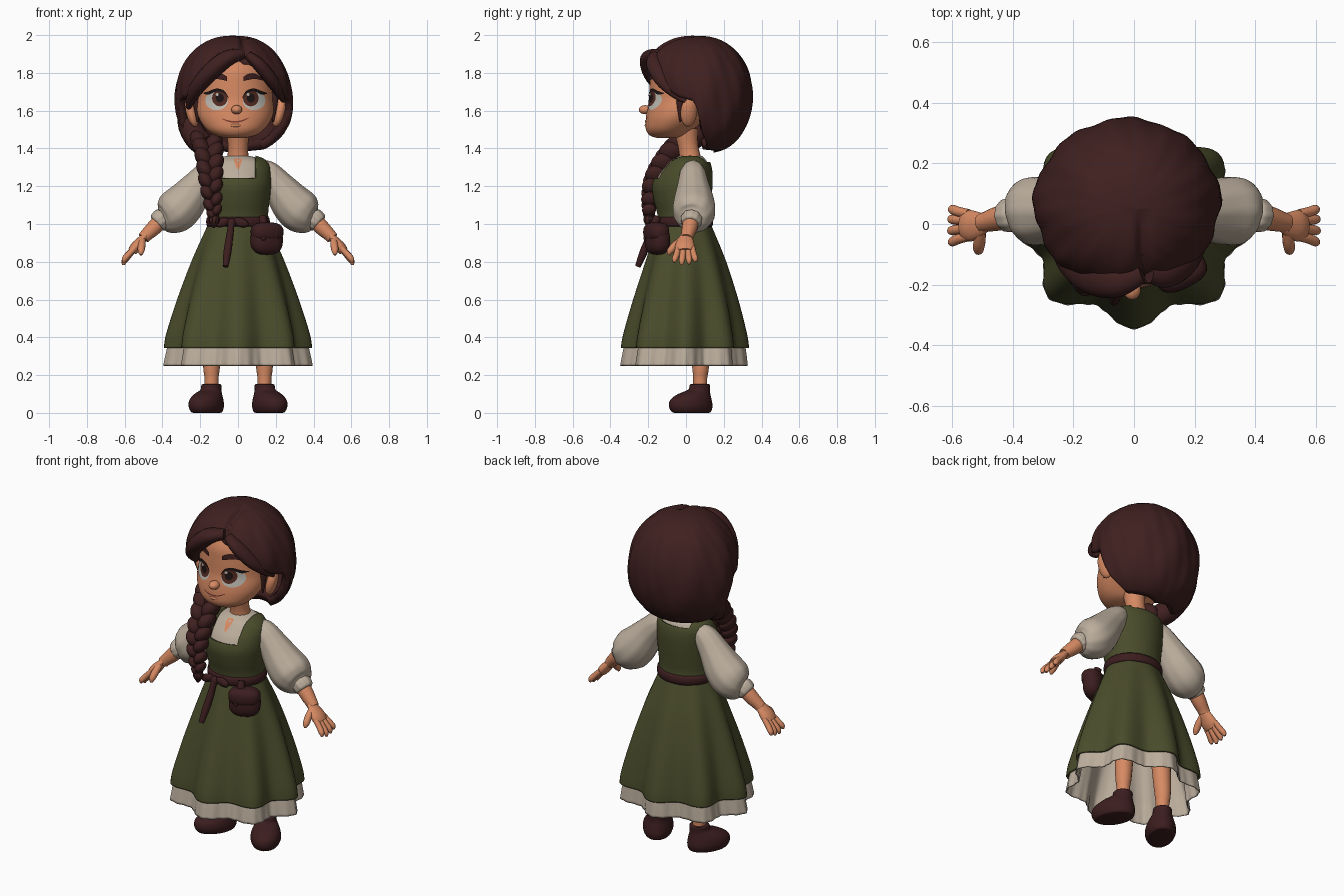
import bpy, bmesh, math
from math import sin, cos, pi, radians, exp
from mathutils import Vector, Euler
from mathutils.bvhtree import BVHTree

if "Cube" in bpy.data.objects:
    bpy.data.objects.remove(bpy.data.objects["Cube"])


def material(name, r, g, b):
    m = bpy.data.materials.new(name)
    m.use_nodes = True
    m.diffuse_color = (r, g, b, 1)
    shader = next(n for n in m.node_tree.nodes if n.type == 'BSDF_PRINCIPLED')
    shader.inputs["Base Color"].default_value = (r, g, b, 1)
    shader.inputs["Roughness"].default_value = 0.8
    return m


SKIN = material("skin", .68, .255, .125)
HAIR = material("dark_brown_hair", .05, .0145, .014)
LEATHER = material("brown_leather", .045, .0125, .0135)
GREEN = material("olive_cloth", .068, .072, .024)
CREAM = material("cream_linen", .50, .42, .335)
WHITE = material("eye_white", .52, .50, .45)
IRIS = material("brown_iris", .085, .024, .015)
BLACK = material("near_black", .012, .007, .007)
LIPS = material("lip_line", .2, .045, .03)


def finish(name, bm, mat, thick=0, offset=-1):
    mesh = bpy.data.meshes.new(name)
    bm.to_mesh(mesh)
    bm.free()
    mesh.materials.append(mat)
    mesh.shade_smooth()
    mesh.set_sharp_from_angle(angle=radians(50))
    ob = bpy.data.objects.new(name, mesh)
    bpy.context.collection.objects.link(ob)
    if thick:
        mod = ob.modifiers.new("thickness", 'SOLIDIFY')
        mod.thickness, mod.offset = thick, offset
    return ob


def skin_rows(rows, wrap=True, caps=(True, True)):
    """Join rows of points into a surface."""
    bm = bmesh.new()
    grid = [[bm.verts.new(p) for p in row] for row in rows]
    for a, b in zip(grid, grid[1:]):
        n = len(a)
        for i in range(n if wrap else n - 1):
            j = (i + 1) % n
            bm.faces.new((a[i], a[j], b[j], b[i]))
    for row, cap in zip((grid[0], grid[-1]), caps):
        if cap:
            bm.faces.new(row)
    bmesh.ops.recalc_face_normals(bm, faces=bm.faces)
    return bm


def smooth_path(keys, steps=5):
    """Catmull-Rom interpolation of tuples."""
    out = []
    for i in range(len(keys) - 1):
        p0, p1, p2, p3 = (keys[max(0, min(len(keys) - 1, i + d))] for d in (-1, 0, 1, 2))
        for s in range(steps):
            t = s / steps
            out.append(tuple(b + .5 * t * (c - a + t * (2*a - 5*b + 4*c - d + t * (3*b - 3*c + d - a)))
                             for a, b, c, d in zip(p0, p1, p2, p3)))
    return out + [keys[-1]]


def ring(z, rx, front, back, wave=0, cx=0, n=64, pleat=0):
    cy, ry = (front + back) / 2, (back - front) / 2
    pts = []
    for i in range(n):
        a = 2 * pi * i / n
        s = 1 + wave * cos(8 * a) + pleat * cos(40 * a)
        pts.append(Vector((cx + rx * s * sin(a), cy - ry * s * cos(a), z)))
    return pts


def tube(name, keys, mat, flat=1, ripple=0, n=20):
    """Rounded tube through (x, y, z, radius) keys."""
    path = smooth_path(keys)
    rows = []
    for i, p in enumerate(path):
        t = (Vector(path[min(i + 1, len(path) - 1)][:3]) - Vector(path[max(i - 1, 0)][:3])).normalized()
        u = t.cross(Vector((0, 1, 0))).normalized()
        v = t.cross(u)
        rows.append([Vector(p[:3]) + p[3] * (1 + ripple * cos(10 * a)) * (u * flat * cos(a) + v * sin(a))
                     for a in (2 * pi * k / n for k in range(n))])
    return finish(name, skin_rows(rows), mat)


def ball(name, loc, size, mat, rot=(0, 0, 0), power=1):
    bm = bmesh.new()
    bmesh.ops.create_uvsphere(bm, u_segments=24, v_segments=16, radius=1)
    turn = Euler(rot).to_matrix()
    for v in bm.verts:
        q = Vector([math.copysign(abs(c) ** power, c) * s for c, s in zip(v.co, size)])
        v.co = turn @ q + Vector(loc)
    return finish(name, bm, mat)


# Head
CX = -.014
head_keys = [(1.455, .05, -.15, -.04), (1.468, .105, -.19, 0), (1.5, .152, -.212, .04),
             (1.55, .188, -.213, .1), (1.6, .203, -.207, .15), (1.66, .203, -.195, .19),
             (1.74, .2, -.192, .2), (1.82, .185, -.185, .2), (1.9, .14, -.14, .16), (1.95, .06, -.06, .08)]
head_bm = skin_rows([ring(*k, cx=CX) for k in smooth_path(head_keys)])
head_tree = BVHTree.FromBMesh(head_bm)
finish("head", head_bm, SKIN)
ball("nose", (CX + .007, -.216, 1.605), (.029, .034, .024), SKIN)
tube("neck", [(0, .03, 1.29, .07), (0, .02, 1.36, .056), (0, .01, 1.42, .054), (0, 0, 1.5, .065)], SKIN)


def patch(name, rows, mat, off, tree=head_tree, wrap=False):
    """Thin painted detail laid on the front of a surface."""
    pts = []
    for row in rows:
        hits = [tree.ray_cast(Vector((x, -1, z)), Vector((0, 1, 0)))[0] for x, z in row]
        pts.append([h - Vector((0, off, 0)) for h in hits])
    bm = skin_rows(pts, wrap, (wrap, False))
    if sum(f.normal.y * f.calc_area() for f in bm.faces) > 0:
        bmesh.ops.reverse_faces(bm, faces=bm.faces)
    return finish(name, bm, mat)


def oval(name, x, z, rx, rz, mat, off):
    patch(name, [[(x + f * rx * cos(a), z + f * rz * sin(a)) for a in (2 * pi * k / 28 for k in range(28))]
                 for f in (.1, .4, .7, 1)], mat, off, wrap=True)


def stroke(name, keys, mat, off, tree=head_tree):
    """Painted stroke through (x, z, half width) keys."""
    path = smooth_path(keys)
    patch(name, [[(x, z + w * s) for x, z, w in path] for s in (-1, 0, 1)], mat, off, tree)


# Face details and ears
for s, side in ((1, "left"), (-1, "right")):
    def fx(d):
        return CX + s * d
    oval(side + "_eye_white", fx(.099), 1.653, .06, .05, WHITE, .004)
    oval(side + "_iris", fx(.082), 1.666, .041, .043, IRIS, .006)
    oval(side + "_pupil", fx(.082), 1.667, .021, .024, BLACK, .0075)
    oval(side + "_eye_glint", fx(.082) - .014, 1.686, .008, .008, WHITE, .009)
    stroke(side + "_upper_lash", [(fx(.036), 1.668, .002), (fx(.06), 1.699, .007), (fx(.1), 1.709, .008),
                                  (fx(.14), 1.694, .009), (fx(.168), 1.692, .002)], BLACK, .0085)
    stroke(side + "_eyebrow", [(fx(.043), 1.768, .011), (fx(.07), 1.779, .016), (fx(.105), 1.782, .014),
                               (fx(.145), 1.764, .005)], HAIR, .009)
    ball(side + "_ear", (fx(.23), .015, 1.593), (.03, .045, .08), SKIN, (0, s * .25, s * .3))
    ball(side + "_ear_bowl", (fx(.247), .005, 1.6), (.012, .026, .048), SKIN, (0, s * .25, s * .3))
    tube(side + "_sideburn", [(fx(.2), -.02, 1.72, .03), (fx(.204), -.03, 1.64, .02),
                              (fx(.2), -.03, 1.54, .004)], HAIR)
stroke("mouth", [(CX - .07, 1.557, .002), (CX - .035, 1.544, .004), (CX, 1.541, .004),
                 (CX + .035, 1.546, .004), (CX + .07, 1.562, .002)], LIPS, .004)
ball("lower_lip", (CX, -.207, 1.522), (.03, .012, .01), SKIN)

# Hair cap with a centre parting, open at the face
hairline = [(0, 1.87), (27, 1.815), (42, 1.745), (65, 1.675), (84, 1.65), (95, 1.47), (108, 1.395), (181, 1.378)]


def hair_edge(deg):
    for (a, za), (b, zb) in zip(hairline, hairline[1:]):
        if a <= deg <= b:
            t = (deg - a) / (b - a)
            return za + (zb - za) * t


def hair_point(i, n, t):
    phi = 2 * pi * i / n - pi
    z_end = hair_edge(abs(math.degrees(phi - .12 * cos(phi / 2))))
    theta = (.03 + .97 * t) * math.acos((z_end - 1.685) / .312)
    r = sin(theta) ** (.82 if theta < pi / 2 else .66)
    front = max(0, cos(phi * .95)) ** .4
    r *= 1 - .09 * front * t ** 6
    strands = (.004 * sin(9 * phi + 3 * theta) + .002 * sin(21 * phi - 4 * theta)) * sin(theta)
    x = (.311 * (1 - .07 * cos(theta)) * r + strands) * sin(phi)
    y = (.3 * r + strands) * cos(phi)
    z = 1.685 + .312 * cos(theta)
    groove = exp(-((x - .05) / .018) ** 2) * max(0, cos(phi)) * max(0, cos(theta))
    return Vector((x - .022, .05 - y * (1 - .06 * groove), z - .025 * groove))


finish("hair", skin_rows([[hair_point(i, 120, t / 28) for i in range(120)] for t in range(29)],
                         caps=(True, False)), HAIR, .05)
tube("fringe_sweep", [(.025, -.16, 1.9, .035), (-.06, -.185, 1.875, .058), (-.15, -.165, 1.8, .062),
                      (-.225, -.1, 1.71, .05), (-.262, -.02, 1.62, .02)], HAIR, .75)
tube("side_sweep", [(.05, -.165, 1.895, .03), (.11, -.165, 1.845, .045), (.175, -.12, 1.765, .046),
                    (.22, -.05, 1.69, .03), (.24, 0, 1.65, .012)], HAIR, .75)
tube("nape_lock", [(-.27, .12, 1.6, .05), (-.255, .09, 1.52, .06), (-.215, .03, 1.45, .062),
                   (-.165, -.04, 1.41, .06)], HAIR, ripple=.03)

# Braid over the right shoulder
braid = smooth_path([(-.17, -.02, 1.435, .07), (-.155, -.08, 1.38, .066), (-.148, -.145, 1.29, .06),
                     (-.143, -.183, 1.2, .052), (-.133, -.195, 1.1, .042), (-.125, -.195, 1.04, .03)], 3)
for i, (x, y, z, r) in enumerate(braid[:-1]):
    s = 1 if i % 2 else -1
    ball("braid_lobe", (x + s * r * .48, y, z), (r * .66, r * .98, r * .92), HAIR, (.3, s * .55, 0))
ball("braid_tie", (-.125, -.195, 1.05), (.026, .026, .014), LEATHER)
tube("braid_tail", [(-.125, -.195, 1.05, .018), (-.127, -.197, 1.02, .028), (-.13, -.197, .98, .006)],
     HAIR, ripple=.08)

# Blouse body and bodice
torso_keys = [(1.0, .148, -.13, .12), (1.06, .145, -.138, .115), (1.13, .153, -.156, .12),
              (1.2, .16, -.165, .125), (1.26, .16, -.143, .126), (1.305, .154, -.108, .12),
              (1.335, .132, -.08, .108), (1.35, .1, -.055, .095), (1.36, .062, -.036, .085)]
torso = smooth_path(torso_keys)
torso_bm = skin_rows([ring(*k) for k in torso])
torso_tree = BVHTree.FromBMesh(torso_bm)
finish("blouse", torso_bm, CREAM)
stroke("neck_opening", [(-.02, 1.338, .008), (0, 1.318, .03), (.02, 1.338, .008)], SKIN, .004, torso_tree)
bm = skin_rows([ring(z, rx + .008, f - .008, b + .008) for z, rx, f, b in torso], caps=(False, False))
for co, no in (((.092, 0, 0), (1, 0, 0)), ((-.092, 0, 0), (1, 0, 0)), ((0, 0, 1.24), (0, 0, 1)),
               ((0, 0, 1.325), (0, 0, 1))):
    bmesh.ops.bisect_plane(bm, geom=bm.verts[:] + bm.edges[:] + bm.faces[:], plane_co=co, plane_no=no)
scoop = [f for f in bm.faces if abs(f.calc_center_median().x) < .092
         and f.calc_center_median().z > (1.24 if f.calc_center_median().y < .03 else 1.325)]
bmesh.ops.delete(bm, geom=scoop, context='FACES')
finish("bodice", bm, GREEN, .014, 0)

# Skirt and petticoat
skirt_keys = [(1.02, .148, -.138, .122, 0), (.95, .178, -.165, .15, .015), (.8, .238, -.207, .205, .04),
              (.6, .303, -.263, .26, .065), (.42, .35, -.306, .297, .085), (.345, .36, -.317, .306, .09)]
finish("skirt", skin_rows([ring(*k, n=128) for k in smooth_path(skirt_keys)], caps=(False, False)), GREEN, .012)
petticoat_keys = [(.92, .15, -.13, .13, 0, 0), (.6, .27, -.232, .23, .055, 0), (.4, .33, -.288, .278, .085, .003),
                  (.34, .344, -.303, .288, .09, .005), (.25, .36, -.318, .297, .09, .01)]
finish("petticoat", skin_rows([ring(z, rx, f, b, w, n=200, pleat=p)
                               for z, rx, f, b, w, p in smooth_path(petticoat_keys)],
                              caps=(True, False)), CREAM, .006)

# Belt, bow and pouch
finish("belt", skin_rows([ring(z, .161 + d, -.151 - d, .136 + d) for z, d in
                          ((.985, 0), (.995, .006), (1.012, .008), (1.03, .005), (1.04, -.003))],
                         caps=(False, False)), LEATHER, .02)
ball("belt_knot", (-.035, -.172, 1.005), (.024, .022, .026), LEATHER)
for s in (1, -1):
    ball("bow_loop", (-.035 + s * .05, -.17, 1.008), (.042, .018, .024), LEATHER, (0, s * .3, 0))
tube("belt_end", [(-.035, -.178, 1.0, .017), (-.045, -.195, .93, .019), (-.056, -.225, .85, .021),
                  (-.066, -.255, .775, .015)], LEATHER)
ball("pouch", (.152, -.152, .915), (.088, .054, .078), LEATHER, (0, 0, .45), .75)
ball("pouch_flap", (.154, -.158, .957), (.089, .056, .052), LEATHER, (0, 0, .45), .75)
ball("pouch_button", (.135, -.213, .925), (.013, .012, .013), LEATHER)
tube("pouch_loop", [(.13, -.15, 1.04, .02), (.135, -.165, 1.0, .022), (.14, -.165, .96, .02)], LEATHER)

# Arms, hands, legs and shoes
for s, side in ((1, "left"), (-1, "right")):
    def arm(name, keys, mat, **kw):
        tube(side + name, [(s * x, y, z, r) for x, y, z, r in keys], mat, **kw)
    arm("_sleeve", [(.11, .035, 1.29, .05), (.155, .036, 1.268, .067), (.21, .038, 1.205, .083),
                    (.28, .042, 1.115, .108), (.335, .042, 1.062, .112), (.38, .036, 1.03, .088),
                    (.405, .03, 1.02, .05)], CREAM, ripple=.016, n=40)
    arm("_cuff", [(.39, .032, 1.035, .045), (.4, .03, 1.028, .056), (.425, .027, 1.008, .052),
                  (.432, .026, 1.002, .04)], CREAM, ripple=.03, n=40)
    arm("_forearm", [(.38, .033, 1.05, .042), (.44, .02, .985, .041), (.485, .008, .942, .034),
                     (.5, .004, .925, .032)], SKIN)
    arm("_palm", [(.485, .004, .945, .027), (.51, -.002, .915, .042), (.54, -.006, .88, .052),
                  (.56, -.006, .855, .045)], SKIN, flat=.55)
    for y, length in ((.04, .82), (.013, .95), (-.018, 1), (-.049, .85)):
        arm("_finger", [(.545, y * .85, .875, .015), (.577, y, .875 - .04 * length, .0165),
                        (.587 + .014 * length, y * 1.2, .875 - .07 * length, .0155),
                        (.59 + .017 * length, y * 1.25, .873 - .09 * length, .007)], SKIN, n=12)
    arm("_thumb", [(.505, -.02, .92, .017), (.51, -.06, .885, .02), (.513, -.085, .855, .017),
                   (.513, -.093, .836, .007)], SKIN, n=12)
    arm("_leg", [(.125, .07, .6, .06), (.135, .075, .35, .05), (.14, .077, .24, .044), (.14, .075, .18, .037),
                 (.14, .075, .1, .038)], SKIN)
    shoe_keys = [(0, .06, -.14, .05), (.006, .072, -.16, .064), (.035, .083, -.175, .072),
                 (.07, .08, -.166, .067), (.1, .067, -.12, .06), (.122, .054, -.062, .058), (.148, .052, -.05, .058),
                 (.152, .044, -.042, .05)]
    shoe = finish(side + "_shoe", skin_rows([ring(*k, n=32) for k in smooth_path(shoe_keys)]), LEATHER)
    shoe.location = (s * .143, .07, 0)
    shoe.rotation_euler = (0, 0, s * radians(29))
